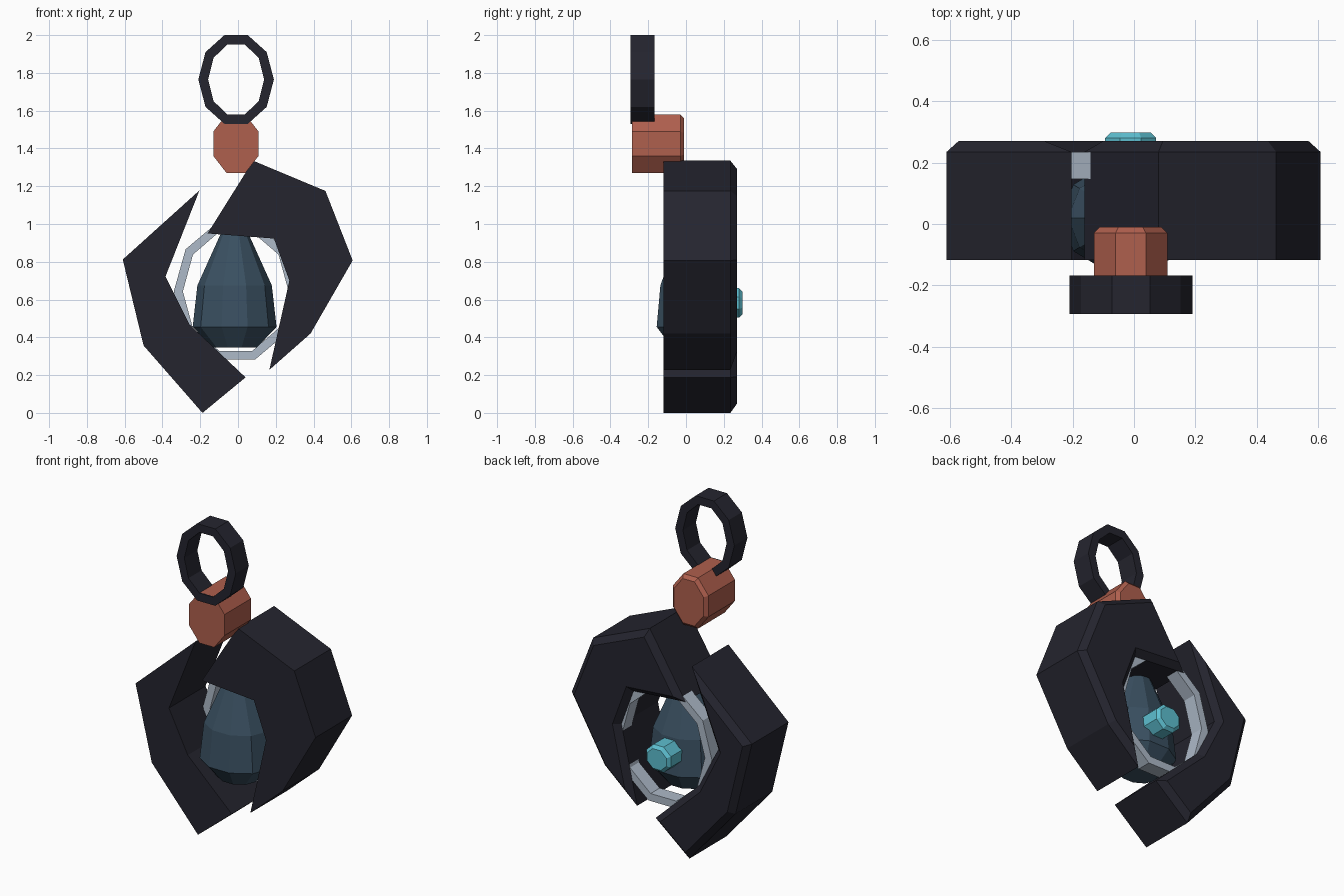
import bpy, bmesh
from math import sin, cos, pi

cube = bpy.data.objects.get("Cube")
if cube:
    bpy.data.objects.remove(cube)


def material(name, rgb):
    mat = bpy.data.materials.new(name)
    mat.use_nodes = True
    mat.diffuse_color = (*rgb, 1)
    mat.node_tree.nodes["Principled BSDF"].inputs["Base Color"].default_value = (*rgb, 1)
    return mat


charcoal = material("charcoal", (0.018, 0.018, 0.028))
terracotta = material("terracotta", (0.43, 0.115, 0.075))
teal = material("teal", (0.11, 0.52, 0.63))
slate = material("slate_blue", (0.042, 0.08, 0.12))
silver = material("silver", (0.42, 0.49, 0.58))


def finish(bm, name, mat):
    bmesh.ops.recalc_face_normals(bm, faces=bm.faces)
    mesh = bpy.data.meshes.new(name)
    bm.to_mesh(mesh)
    bm.free()
    mesh.materials.append(mat)
    obj = bpy.data.objects.new(name, mesh)
    bpy.context.collection.objects.link(obj)


def ellipse(cx, cy, rx, ry, sides, turn=0.0):
    return [(cx + rx * cos(2 * pi * (i + turn) / sides),
             cy + ry * sin(2 * pi * (i + turn) / sides)) for i in range(sides)]


def bridge(bm, a, b):
    for i in range(len(a)):
        j = (i + 1) % len(a)
        bm.faces.new((a[i], a[j], b[j], b[i]))


def prism(name, outline, front, back, chamfer, mat):
    """Outline in x, z extruded along y, with its back rim chamfered."""
    bm = bmesh.new()
    a = [bm.verts.new((x, front, z)) for x, z in outline]
    b = [bm.verts.new((x, back, z)) for x, z in outline]
    bm.faces.new(a)
    rear = bm.faces.new(b)
    bridge(bm, a, b)
    bmesh.ops.recalc_face_normals(bm, faces=bm.faces)
    bmesh.ops.bevel(bm, geom=list(rear.edges), offset=chamfer, segments=1,
                    affect='EDGES', clamp_overlap=False)
    finish(bm, name, mat)


def ring(name, cx, cz, outer, inner, front, back, mat):
    """Ten-sided oval band, square in section."""
    bm = bmesh.new()
    loops = [[bm.verts.new((x, y, z)) for x, z in ellipse(cx, cz, *r, 10)]
             for r, y in ((outer, front), (outer, back), (inner, back), (inner, front))]
    for i in range(4):
        bridge(bm, loops[i], loops[(i + 1) % 4])
    finish(bm, name, mat)


# Two interlocking claw arms
prism("left_arm", [(0.08, 1.335), (0.463, 1.175), (0.607, 0.807), (0.384, 0.42),
                   (0.166, 0.228), (0.272, 0.70), (0.19, 0.923), (-0.161, 0.95)],
      -0.118, 0.27, 0.035, charcoal)
prism("right_arm", [(-0.204, 1.178), (-0.61, 0.812), (-0.5, 0.357), (-0.188, 0),
                    (0.04, 0.188), (-0.257, 0.468), (-0.384, 0.722)],
      -0.118, 0.27, 0.035, charcoal)

# Hanging loop and inner band
ring("hanging_loop", -0.01, 1.765, (0.2, 0.247), (0.148, 0.195), -0.293, -0.167, charcoal)
ring("inner_band", -0.012, 0.643, (0.328, 0.38), (0.28, 0.332), 0.147, 0.235, silver)

# Octagonal connector and back knob
octo = 1 / cos(pi / 8)
prism("connector", ellipse(-0.011, 1.425, 0.12 * octo, 0.155 * octo, 8, 0.5),
      -0.286, -0.01, 0.02, terracotta)
prism("back_knob", ellipse(-0.011, 0.582, 0.083 * octo, 0.078 * octo, 8, 0.5),
      0.1, 0.298, 0.018, teal)

# Faceted egg-shaped core
bm = bmesh.new()
levels = [[bm.verts.new((x, y, z)) for x, y in ellipse(-0.018, 0.02, r, r * 0.83, 10)]
          for r, z in ((0.118, 0.346), (0.222, 0.455), (0.197, 0.675), (0.075, 0.945), (0.03, 1.02))]
for low, high in zip(levels, levels[1:]):
    bridge(bm, low, high)
bm.faces.new(levels[0])
bm.faces.new(levels[-1])
finish(bm, "core", slate)
